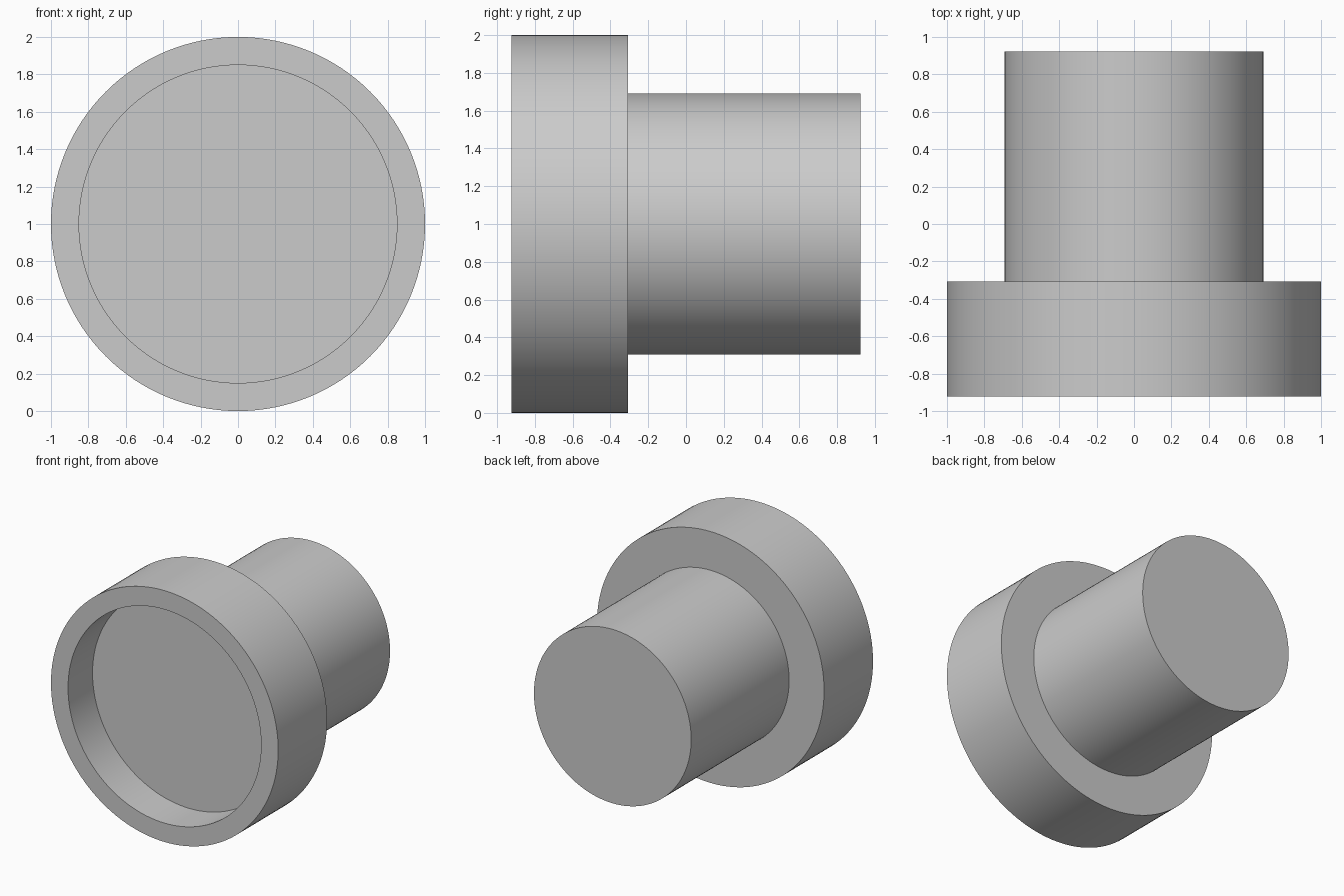
import bpy, bmesh
from math import cos, sin, tau, radians

cube = bpy.data.objects.get("Cube")
if cube:
    bpy.data.objects.remove(cube, do_unlink=True)

SEGMENTS = 128

# Plain grey material
grey = bpy.data.materials.new("plain grey")
grey.use_nodes = True
colour = (0.6, 0.6, 0.6, 1)
grey.diffuse_color = colour
grey.node_tree.nodes["Principled BSDF"].inputs["Base Color"].default_value = colour


def turned_part(name, profile):
    """Turn a (radius, y) profile about the horizontal axis at z = 1, capping both ends."""
    bm = bmesh.new()
    rings = []
    for r, y in profile:
        angles = [tau * i / SEGMENTS for i in range(SEGMENTS)]
        rings.append([bm.verts.new((r * cos(a), y, 1 + r * sin(a))) for a in angles])
    for a, b in zip(rings, rings[1:]):
        for i in range(SEGMENTS):
            j = (i + 1) % SEGMENTS
            bm.faces.new((a[i], a[j], b[j], b[i]))
    bm.faces.new(rings[0])
    bm.faces.new(rings[-1])
    bmesh.ops.recalc_face_normals(bm, faces=bm.faces)
    mesh = bpy.data.meshes.new(name)
    bm.to_mesh(mesh)
    bm.free()
    mesh.materials.append(grey)
    obj = bpy.data.objects.new(name, mesh)
    bpy.context.collection.objects.link(obj)
    bpy.ops.object.select_all(action="DESELECT")
    obj.select_set(True)
    bpy.context.view_layer.objects.active = obj
    bpy.ops.object.shade_smooth_by_angle(angle=radians(30))
    return obj


# Recess floor, recess wall, rim, flange, shoulder, shank, back end
turned_part("recessed_flanged_plug", [
    (0.85, -0.615),
    (0.85, -0.923),
    (1.0, -0.923),
    (1.0, -0.308),
    (0.692, -0.308),
    (0.692, 0.923),
])
